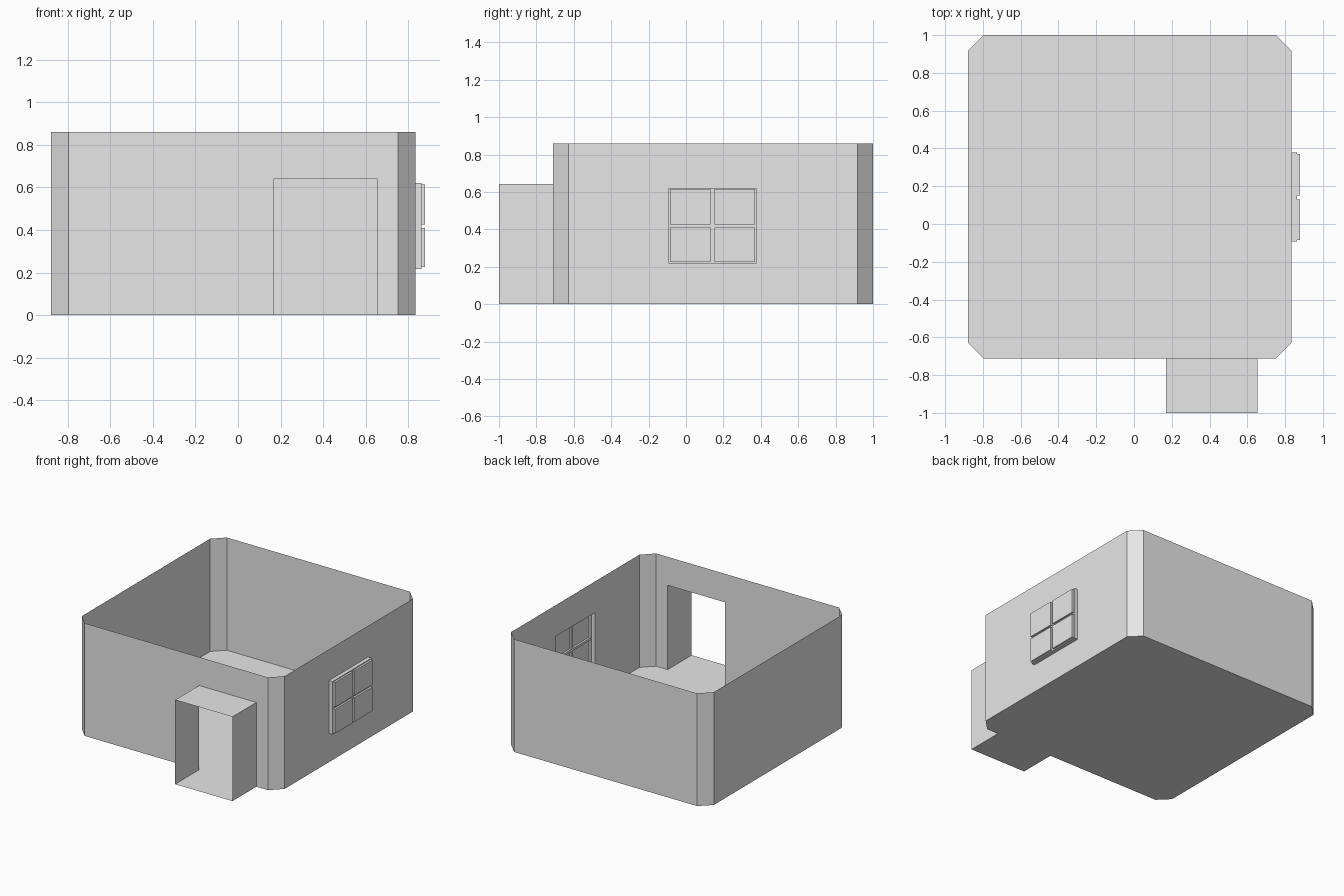
import bpy, bmesh

if "Cube" in bpy.data.objects:
    bpy.data.objects.remove(bpy.data.objects["Cube"])

# One flat colour for the whole model
mat = bpy.data.materials.new("plain_grey")
mat.diffuse_color = (0.8, 0.8, 0.8, 1)
mat.use_nodes = True
mat.node_tree.nodes["Principled BSDF"].inputs["Base Color"].default_value = mat.diffuse_color


def make(name, polys):
    """Build a sheet object from a list of polygons."""
    bm = bmesh.new()
    for p in polys:
        bm.faces.new([bm.verts.new(c) for c in p])
    bmesh.ops.remove_doubles(bm, verts=bm.verts[:], dist=0.0005)
    bmesh.ops.recalc_face_normals(bm, faces=bm.faces[:])
    me = bpy.data.meshes.new(name)
    bm.to_mesh(me)
    bm.free()
    me.materials.append(mat)
    ob = bpy.data.objects.new(name, me)
    bpy.context.collection.objects.link(ob)
    return ob


def rect(x, y0, y1, z0, z1):
    """Corners of a rectangle facing +x."""
    return [(x, y0, z0), (x, y1, z0), (x, y1, z1), (x, y0, z1)]


def tube(a, b):
    """Sides joining two matching outlines."""
    n = len(a)
    return [[a[i], a[(i + 1) % n], b[(i + 1) % n], b[i]] for i in range(n)]


def grid(x, ys, zs, skip):
    """Wall at x split by the cut lines, leaving out the cells in skip."""
    return [rect(x, ys[i], ys[i + 1], zs[j], zs[j + 1])
            for i in range(len(ys) - 1) for j in range(len(zs) - 1)
            if (i, j) not in skip]


L, R, F, B, H, C = -0.878, 0.834, -0.712, 1.0, 0.86, 0.083
DX0, DX1, DH = 0.17, 0.653, 0.643

# Floor with chamfered corners
plan = [(L + C, F), (R - C, F), (R, F + C), (R, B - C),
        (R - C, B), (L + C, B), (L, B - C), (L, F + C)]
low = [(x, y, 0) for x, y in plan]
high = [(x, y, H) for x, y in plan]
make("floor", [low])

# Plain walls: all but the front (0) and window (2) sides
sides = tube(low, high)
make("walls", [s for i, s in enumerate(sides) if i not in (0, 2)])

# Front wall with doorway
make("front_wall", [[(x, F, z) for x, z in (
    (L + C, 0), (DX0, 0), (DX0, DH), (DX1, DH), (DX1, 0),
    (R - C, 0), (R - C, H), (L + C, H))]])

# Entrance passage, open at both ends
door = [(DX0, 0), (DX1, 0), (DX1, DH), (DX0, DH)]
make("entrance_passage", tube([(x, F, z) for x, z in door],
                              [(x, -1.0, z) for x, z in door]))

# Right wall with window hole
WY0, WY1, WZ0, WZ1 = -0.093, 0.378, 0.218, 0.622
make("window_wall", grid(R, [F + C, WY0, WY1, B - C], [0, WZ0, WZ1, H], {(1, 1)}))

# Window: recessed jamb, mullion grid and four raised panes
X1, X2 = 0.863, 0.878
ys = [WY0, -0.085, 0.131, 0.152, 0.37, WY1]
zs = [WZ0, 0.226, 0.410, 0.427, 0.615, WZ1]
cells = {(i, j) for i in (1, 3) for j in (1, 3)}
polys = tube(rect(R, WY0, WY1, WZ0, WZ1), rect(X1, WY0, WY1, WZ0, WZ1))
polys += grid(X1, ys, zs, cells)
for i, j in sorted(cells):
    box = (ys[i], ys[i + 1], zs[j], zs[j + 1])
    polys += tube(rect(X1, *box), rect(X2, *box)) + [rect(X2, *box)]
make("window", polys)
